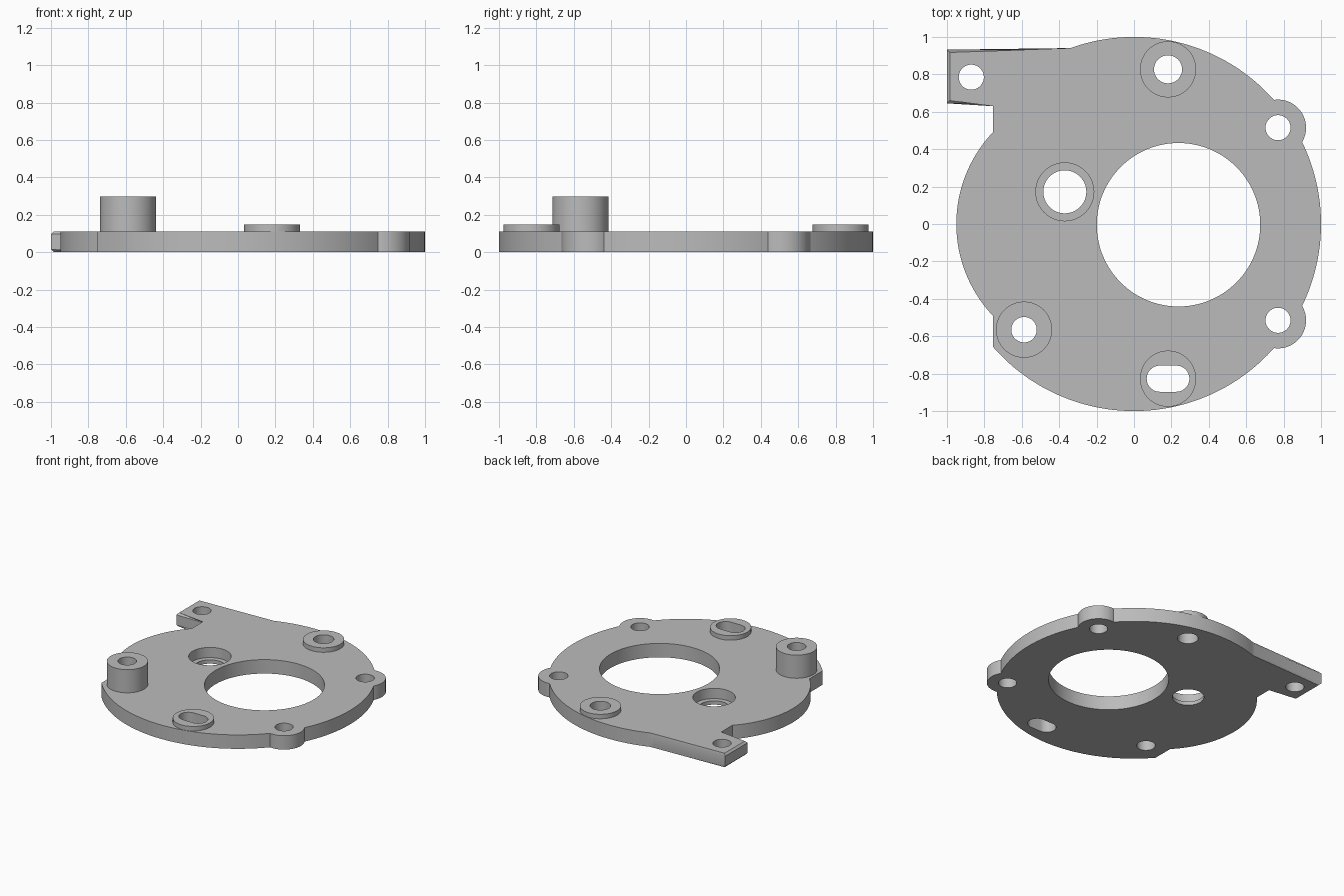
import bpy
import bmesh
from math import sin, cos, radians, hypot

if "Cube" in bpy.data.objects:
    bpy.data.objects.remove(bpy.data.objects["Cube"], do_unlink=True)

THICK = 0.112
CHAMFER = 0.015
TAB_TOP, TAB_BOTTOM, NOTCH_X = 0.932, 0.645, -0.755
EAR = (0.77, 0.515)
POST = (-0.588, -0.565)
BOSS = (0.182, 0.827)

grey = bpy.data.materials.new("plain grey")
grey.use_nodes = True
grey.diffuse_color = (0.5, 0.5, 0.5, 1)
grey.node_tree.nodes["Principled BSDF"].inputs["Base Color"].default_value = (0.5, 0.5, 0.5, 1)


def arc(centre, radius, start, end, steps):
    """Points along an arc, angles in degrees."""
    angles = [radians(start + (end - start) * i / steps) for i in range(steps + 1)]
    return [(centre[0] + radius * cos(a), centre[1] + radius * sin(a)) for a in angles]


def circle(centre, radius, steps=64):
    return arc(centre, radius, 0, 360, steps)[:-1]


def slot(centre, half_length, radius):
    x, y = centre
    d = half_length - radius
    return arc((x + d, y), radius, -90, 90, 24) + arc((x - d, y), radius, 90, 270, 24)


def add_prism(bm, outline, bottom, top):
    low = [bm.verts.new((x, y, bottom)) for x, y in outline]
    high = [bm.verts.new((x, y, top)) for x, y in outline]
    bm.faces.new(low[::-1])
    bm.faces.new(high)
    for i in range(len(low)):
        j = (i + 1) % len(low)
        bm.faces.new((low[i], low[j], high[j], high[i]))


def chamfer(bm, rule):
    """Chamfer the horizontal edges whose midpoint passes the rule."""
    edges = []
    for e in bm.edges:
        a, b = (v.co for v in e.verts)
        if abs(a.z - b.z) < 1e-5 and rule((a + b) / 2):
            edges.append(e)
    bmesh.ops.bevel(bm, geom=edges, offset=CHAMFER, segments=1, affect='EDGES')


def make_object(name, bm):
    bmesh.ops.recalc_face_normals(bm, faces=bm.faces)
    mesh = bpy.data.meshes.new(name)
    bm.to_mesh(mesh)
    bm.free()
    mesh.materials.append(grey)
    obj = bpy.data.objects.new(name, mesh)
    bpy.context.collection.objects.link(obj)
    return obj


def make_boss(name, centre, radius, top):
    bm = bmesh.new()
    add_prism(bm, circle(centre, radius), THICK, top)
    chamfer(bm, lambda m: m.z > top - 0.001)
    return make_object(name, bm)


# Plate outline: main disc, two ears, corner tab and shallow left arc
ear_low = (EAR[0], -EAR[1])
outline = arc((0, 0), 1, -26, 26, 24)
outline += arc(EAR, 0.15, -30, 97, 28)
outline += arc((0, 0), 1, 41.5, 111.3, 48)
outline += [(-1, TAB_TOP), (-1, TAB_BOTTOM), (NOTCH_X, TAB_BOTTOM)]
outline += arc((-0.237, 0), 0.713, 136.6, 223.4, 48)
outline += arc((0, 0), 1, 221, 318.5, 64)
outline += arc(ear_low, 0.15, -97, 30, 28)

bm = bmesh.new()
add_prism(bm, outline, 0, THICK)
chamfer(bm, lambda m: m.x < -0.99 or (m.x < -0.6 and
        (abs(m.y - TAB_TOP) < 0.001 or abs(m.y - TAB_BOTTOM) < 0.001)))
plate = make_object("plate", bm)

# Raised post and two low bosses
post = make_boss("post", POST, 0.15, 0.298)
back_boss = make_boss("back_boss", BOSS, 0.15, 0.148)
front_boss = make_boss("front_boss", (BOSS[0], -BOSS[1]), 0.15, 0.148)

# Through holes
bm = bmesh.new()
holes = [
    circle((0.238, -0.004), 0.437, 128),
    circle((-0.37, 0.172), 0.115),
    circle((-0.87, 0.785), 0.067),
    circle(EAR, 0.067),
    circle(ear_low, 0.067),
    circle(POST, 0.068),
    circle(BOSS, 0.075),
    slot((BOSS[0], -BOSS[1]), 0.114, 0.07),
]
for hole in holes:
    add_prism(bm, hole, -0.2, 0.5)
hole_cutter = make_object("hole_cutter", bm)

# Counterbore around the small inner hole
bm = bmesh.new()
add_prism(bm, circle((-0.37, 0.172), 0.155), 0.03, 0.5)
bore_cutter = make_object("bore_cutter", bm)


def cut(obj, cutter):
    mod = obj.modifiers.new("cut", 'BOOLEAN')
    mod.operation = 'DIFFERENCE'
    mod.solver = 'EXACT'
    mod.object = cutter
    bpy.context.view_layer.objects.active = obj
    bpy.ops.object.modifier_apply(modifier=mod.name)


cut(plate, bore_cutter)
for part in (plate, post, back_boss, front_boss):
    cut(part, hole_cutter)

for cutter in (hole_cutter, bore_cutter):
    bpy.data.objects.remove(cutter, do_unlink=True)

# Smooth round walls, keep crisp edges
for part in (plate, post, back_boss, front_boss):
    bpy.ops.object.select_all(action='DESELECT')
    part.select_set(True)
    bpy.context.view_layer.objects.active = part
    bpy.ops.object.shade_smooth_by_angle(angle=radians(30))
